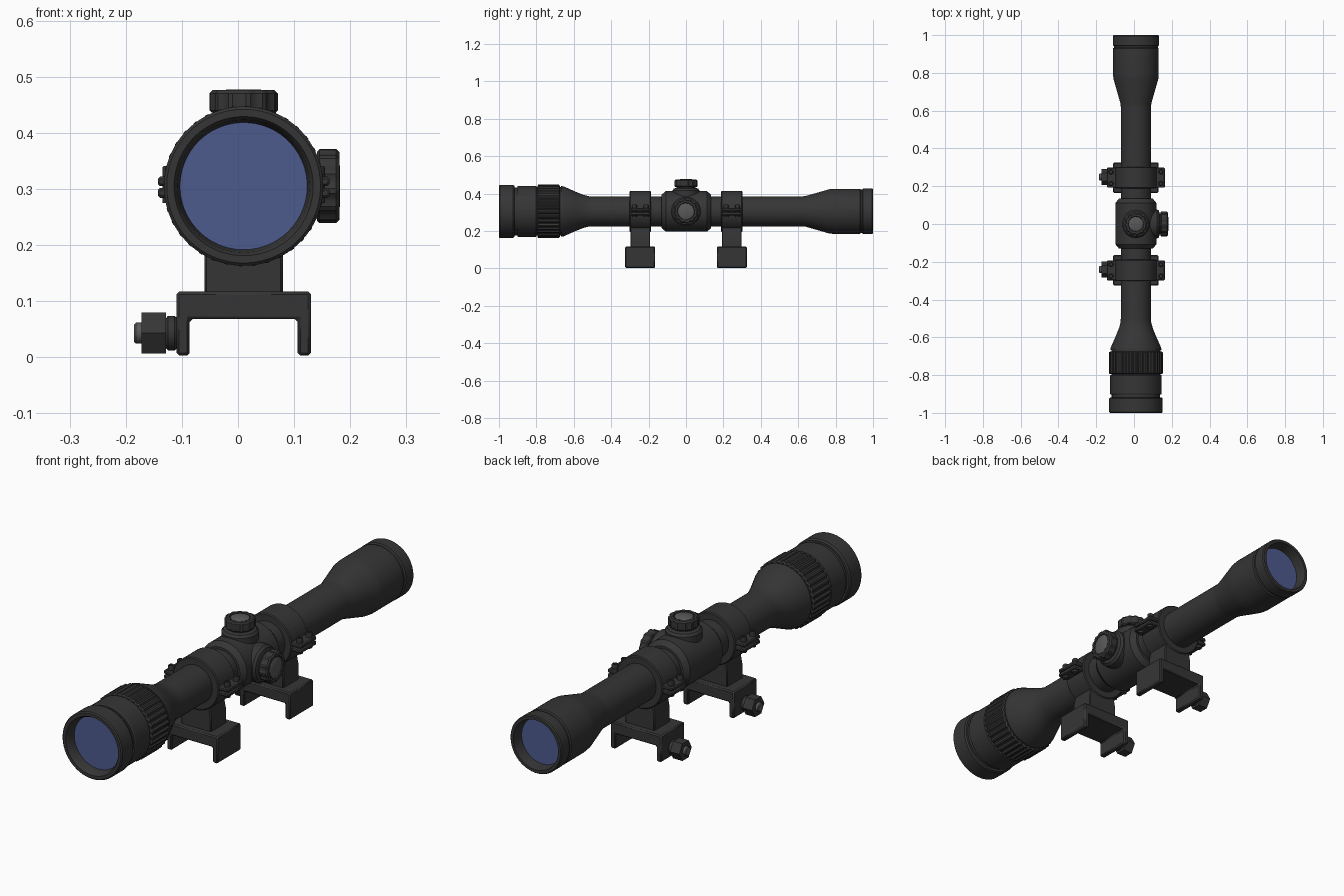
import bpy, bmesh, math
from mathutils import Matrix, Vector

if "Cube" in bpy.data.objects:
    bpy.data.objects.remove(bpy.data.objects["Cube"])


def material(name, rgb):
    m = bpy.data.materials.new(name)
    m.use_nodes = True
    m.diffuse_color = (*rgb, 1)
    m.node_tree.nodes["Principled BSDF"].inputs["Base Color"].default_value = (*rgb, 1)
    return m


BLACK = material("matte black", (0.036, 0.036, 0.036))
STEEL = material("grey metal", (0.10, 0.10, 0.10))
GLASS = material("blue glass", (0.075, 0.105, 0.27))

CX, CZ = 0.01, 0.305                      # optical axis
ALONG_Y = Matrix.Rotation(-math.pi / 2, 4, 'X')
ALONG_X = Matrix.Rotation(math.pi / 2, 4, 'Y')
UP = Matrix.Identity(4)


def finish(name, bm, mat, bevel=0):
    bmesh.ops.recalc_face_normals(bm, faces=bm.faces)
    me = bpy.data.meshes.new(name)
    bm.to_mesh(me)
    bm.free()
    ob = bpy.data.objects.new(name, me)
    bpy.context.collection.objects.link(ob)
    me.materials.append(mat)
    if bevel:
        mod = ob.modifiers.new("Bevel", 'BEVEL')
        mod.width, mod.segments = bevel, 1
    bpy.ops.object.select_all(action='DESELECT')
    ob.select_set(True)
    bpy.context.view_layer.objects.active = ob
    bpy.ops.object.shade_smooth_by_angle(angle=math.radians(30))
    return ob


def lathe(name, profile, loc, axis, mat=BLACK, steps=64, flute=0):
    """Turn (distance, radius) points round an axis; flute cuts every other rib."""
    bm = bmesh.new()
    rings = []
    for d, r in profile:
        ring = []
        for i in range(steps):
            a = math.tau * (i + 0.5) / steps
            q = r * (1 - flute) if i % 4 > 1 else r
            ring.append(bm.verts.new((q * math.cos(a), q * math.sin(a), d)))
        rings.append(ring)
    for lo, hi in zip(rings, rings[1:]):
        for i in range(steps):
            j = (i + 1) % steps
            bm.faces.new((lo[i], lo[j], hi[j], hi[i]))
    bm.faces.new(rings[0])
    bm.faces.new(rings[-1])
    bm.transform(Matrix.Translation(loc) @ axis)
    return finish(name, bm, mat)


def prism(name, outline, y, depth, bevel=0.004):
    """Extrude an x-z outline along y, centred on y."""
    bm = bmesh.new()
    face = bm.faces.new([bm.verts.new((px, y - depth / 2, pz)) for px, pz in outline])
    new = bmesh.ops.extrude_face_region(bm, geom=[face])["geom"]
    bmesh.ops.translate(bm, vec=(0, depth, 0),
                        verts=[v for v in new if isinstance(v, bmesh.types.BMVert)])
    return finish(name, bm, BLACK, bevel)


def rect(x0, x1, z0, z1):
    return [(x0, z0), (x1, z0), (x1, z1), (x0, z1)]


axis_origin = Vector((CX, 0, CZ))

# Main tube with recessed ends, eyepiece and objective bells
lathe("main_tube", [
    (-0.955, 0.113), (-0.99, 0.118), (-1.0, 0.124), (-1.0, 0.137), (-0.995, 0.142),
    (-0.925, 0.142), (-0.918, 0.137), (-0.918, 0.128), (-0.902, 0.128),
    (-0.902, 0.134), (-0.897, 0.137), (-0.802, 0.137), (-0.798, 0.13),
    (-0.668, 0.13), (-0.668, 0.135), (-0.655, 0.134), (-0.59, 0.105),
    (-0.55, 0.089), (-0.52, 0.081), (-0.5, 0.08), (0.62, 0.08), (0.64, 0.082),
    (0.765, 0.118), (0.79, 0.121), (0.93, 0.121), (0.934, 0.116), (0.942, 0.116),
    (0.946, 0.122), (0.995, 0.122), (1.0, 0.118), (1.0, 0.106),
    (0.95, 0.098)], axis_origin, ALONG_Y, steps=80)

# Ribbed zoom ring
lathe("zoom_ring", [(-0.795, 0.136), (-0.79, 0.143), (-0.68, 0.143), (-0.675, 0.136)],
      axis_origin, ALONG_Y, steps=144, flute=0.04)

# Lenses
lathe("eyepiece_lens", [(-0.952, 0.114), (-0.957, 0.114)], axis_origin, ALONG_Y, GLASS)
lathe("eyepiece_lens_rim", [(-0.95, 0.116), (-0.956, 0.116)], axis_origin, ALONG_Y, STEEL)
lathe("objective_lens", [(0.945, 0.1), (0.954, 0.1)], axis_origin, ALONG_Y, GLASS)

# Turret housing around the tube
lathe("turret_housing", [(-0.13, 0.082), (-0.13, 0.09), (-0.108, 0.108), (0.112, 0.108),
                         (0.134, 0.09), (0.134, 0.082)], axis_origin, ALONG_Y)

# Adjustment knobs: top and left side
for name, axis, top, r in (("top", UP, 0.172, 0.061), ("side", ALONG_X, 0.172, 0.066)):
    lathe(name + "_turret_base", [(0.05, r + 0.012), (0.112, r + 0.012), (0.122, r + 0.004),
                                  (0.126, r - 0.01), (0.14, r - 0.01)], axis_origin, axis)
    lathe(name + "_turret_knob", [(0.131, r - 0.004), (0.135, r), (top - 0.007, r),
                                  (top - 0.001, r - 0.006), (top - 0.001, r - 0.018),
                                  (top - 0.006, r - 0.02)],
          axis_origin, axis, steps=48, flute=0.07)
    lathe(name + "_turret_cap", [(top - 0.012, r - 0.024), (top - 0.003, r - 0.024),
                                 (top, r - 0.03)], axis_origin, axis, STEEL, steps=32)

# Two mounts
for side, y in (("front", -0.245), ("rear", 0.245)):
    centre = Vector((CX, y, CZ))
    lathe(side + "_mount_ring", [(-0.057, 0.08), (-0.057, 0.106), (-0.053, 0.11),
                                 (0.053, 0.11), (0.057, 0.106), (0.057, 0.08)],
          centre, ALONG_Y)
    prism(side + "_mount_riser", [(CX - 0.07, 0.112), (CX + 0.07, 0.112), (CX + 0.07, 0.18),
                                  (CX + 0.06, 0.23), (CX - 0.06, 0.23), (CX - 0.07, 0.18)],
          y, 0.106)
    # Inverted U clamp
    prism(side + "_mount_clamp", [(-0.11, 0.003), (-0.086, 0.003), (-0.086, 0.068),
                                  (0.106, 0.068), (0.106, 0.003), (0.13, 0.003),
                                  (0.13, 0.117), (-0.11, 0.117)], y, 0.16, 0.005)
    for s, hand in ((-1, "right"), (1, "left")):
        edges = sorted((CX + s * 0.09, CX + s * 0.153))
        for part, z0, z1 in (("lower", 0.284, 0.302), ("upper", 0.305, 0.322)):
            prism(f"{side}_{hand}_{part}_flange", rect(*edges, z0, z1), y, 0.106)
        for k in (-1, 1):
            lathe(f"{side}_{hand}_ring_screw", [
                (0.275, 0.013), (0.338, 0.013), (0.341, 0.011), (0.341, 0.007),
                (0.333, 0.007)], (CX + s * 0.132, y + k * 0.031, 0), UP, steps=16)
    # Clamp bolt: washer, hex nut and stud end
    bolt = Vector((0, y + 0.004, 0.043))
    lathe(side + "_clamp_washer", [(-0.128, 0.027), (-0.125, 0.031), (-0.113, 0.031),
                                   (-0.108, 0.027)], bolt, ALONG_X, steps=24)
    lathe(side + "_clamp_nut", [(-0.172, 0.042), (-0.128, 0.042)], bolt, ALONG_X, steps=6)
    lathe(side + "_clamp_stud", [(-0.185, 0.016), (-0.182, 0.019), (-0.09, 0.019)],
          bolt, ALONG_X, STEEL, steps=16)
